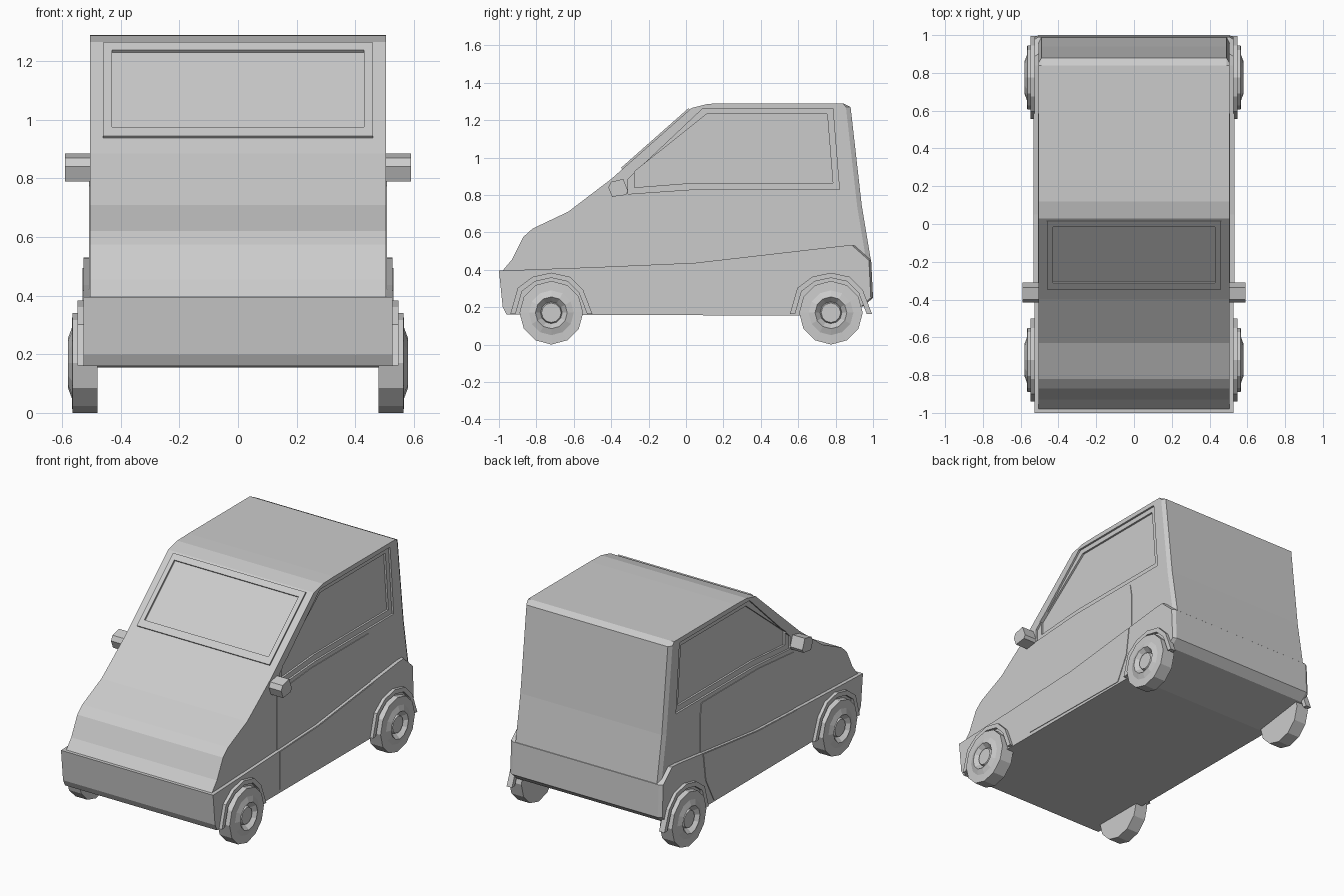
import bpy, bmesh, math
from mathutils import Matrix

if "Cube" in bpy.data.objects:
    bpy.data.objects.remove(bpy.data.objects["Cube"])


def finish(name, bm):
    bmesh.ops.recalc_face_normals(bm, faces=bm.faces)
    me = bpy.data.meshes.new(name)
    bm.to_mesh(me)
    bm.free()
    ob = bpy.data.objects.new(name, me)
    bpy.context.collection.objects.link(ob)
    return ob


def loft(bm, sections):
    """Join equal-length (y, z) outlines placed at given x positions."""
    rings = [[bm.verts.new((x, y, z)) for y, z in pts] for x, pts in sections]
    n = len(rings[0])
    for a, b in zip(rings, rings[1:]):
        for i in range(n):
            j = (i + 1) % n
            bm.faces.new((a[i], a[j], b[j], b[i]))
    bm.faces.new(rings[0])
    bm.faces.new(rings[-1])


def side_pair(name, outline, x0, x1):
    """Same prism on the left and right side."""
    bm = bmesh.new()
    for s in (1, -1):
        loft(bm, [(s * x0, outline), (s * x1, outline)])
    return finish(name, bm)


def hull(name, outline, half, chamfer_x, rear):
    """Full-width body with chamfered rear corners."""
    side = [(y - rear if y > 0.85 else y, z) for y, z in outline]
    bm = bmesh.new()
    loft(bm, [(-half, side), (-chamfer_x, outline),
              (chamfer_x, outline), (half, side)])
    return finish(name, bm)


def cut(target, cutter):
    cutter.hide_render = True
    mod = target.modifiers.new("cut", 'BOOLEAN')
    mod.operation = 'DIFFERENCE'
    mod.solver = 'EXACT'
    mod.object = cutter
    bpy.context.view_layer.objects.active = target
    bpy.ops.object.modifier_apply(modifier=mod.name)
    bpy.data.objects.remove(cutter)


# Cabin shell
cabin = hull("cabin", [
    (-0.95, 0.25), (-0.985, 0.39), (-0.93, 0.455), (-0.87, 0.575), (-0.82, 0.62),
    (-0.63, 0.71), (-0.40, 0.885), (0.03, 1.265), (0.12, 1.287), (0.23, 1.29),
    (0.84, 1.29), (0.88, 1.27), (0.94, 0.74), (0.99, 0.44), (0.98, 0.25)],
    0.505, 0.49, 0.025)

# Stepped side window recesses
cut(cabin, side_pair("window_step", [
    (-0.31, 0.805), (0.05, 0.83), (0.82, 0.83), (0.785, 1.262), (0.09, 1.262),
    (-0.31, 0.885)], 0.493, 0.6))
cut(cabin, side_pair("window_pane", [
    (-0.275, 0.84), (0.05, 0.865), (0.785, 0.865), (0.755, 1.232), (0.11, 1.232),
    (-0.275, 0.925)], 0.481, 0.6))

# Wider lower body with bumper
hull("lower_body", [
    (-0.96, 0.16), (-0.98, 0.2), (-1.0, 0.395), (-0.5, 0.413), (0.05, 0.437),
    (0.84, 0.528), (0.90, 0.53), (0.99, 0.45), (1.0, 0.25), (0.95, 0.205),
    (0.6, 0.155)], 0.527, 0.505, 0.012)

# Door panels, above and below the belt line
side_pair("door_upper", [
    (-0.34, 0.4), (0.585, 0.45), (0.585, 0.72), (0.57, 0.805), (0.0, 0.805),
    (-0.34, 0.775)], 0.495, 0.509)
side_pair("door_lower", [
    (-0.34, 0.18), (0.48, 0.168), (0.56, 0.32), (0.585, 0.495), (0.05, 0.434),
    (-0.34, 0.418)], 0.51, 0.531)

# Windscreen frame on the sloped front
slope = math.atan2(1.265 - 0.885, 0.43)
ca, sa = math.cos(slope), math.sin(slope)
base_y, base_z = -0.40, 0.885


def screen_point(x, z, lift):
    t = (z - base_z) / sa
    return (x, base_y + t * ca - lift * sa, z + lift * ca)


bm = bmesh.new()
loops = []
for hw, z0, z1, lift in ((0.46, 0.938, 1.256, -0.005), (0.46, 0.938, 1.256, 0.01),
                         (0.43, 0.968, 1.23, 0.01), (0.43, 0.968, 1.23, -0.005)):
    loops.append([bm.verts.new(screen_point(x, z, lift))
                  for x, z in ((-hw, z0), (hw, z0), (hw, z1), (-hw, z1))])
for k in range(4):
    a, b = loops[k], loops[(k + 1) % 4]
    for i in range(4):
        j = (i + 1) % 4
        bm.faces.new((a[i], a[j], b[j], b[i]))
finish("windscreen_frame", bm)

# Door mirrors
side_pair("door_mirror", [
    (-0.415, 0.84), (-0.395, 0.79), (-0.32, 0.80), (-0.31, 0.82), (-0.335, 0.885),
    (-0.40, 0.87)], 0.495, 0.59)

# Wheels and flared arches
arch = [(-0.22, -0.01), (-0.18, 0.13), (-0.1, 0.19), (0, 0.212),
        (0.1, 0.19), (0.17, 0.12), (0.22, -0.01)]
lathe = [(0.0, 0.48), (0.17, 0.48), (0.17, 0.565), (0.12, 0.567),
         (0.085, 0.58), (0.058, 0.55), (0.052, 0.565), (0.0, 0.565)]
for label, cy in (("front", -0.72), ("rear", 0.775)):
    band = arch + [(y * 0.87, z * 0.87) for y, z in reversed(arch)]
    side_pair(label + "_wheel_arch", [(cy + y, 0.172 + z) for y, z in band], 0.51, 0.547)
    for side, s in (("left", -1), ("right", 1)):
        bm = bmesh.new()
        vs = [bm.verts.new((s * x, cy, 0.17 + r)) for r, x in lathe]
        es = [bm.edges.new(p) for p in zip(vs, vs[1:])]
        bmesh.ops.spin(bm, geom=vs + es, cent=(0, cy, 0.17), axis=(1, 0, 0),
                       angle=2 * math.pi, steps=12, use_duplicate=False)
        bmesh.ops.remove_doubles(bm, verts=bm.verts, dist=0.0005)
        finish(f"{label}_{side}_wheel", bm)
